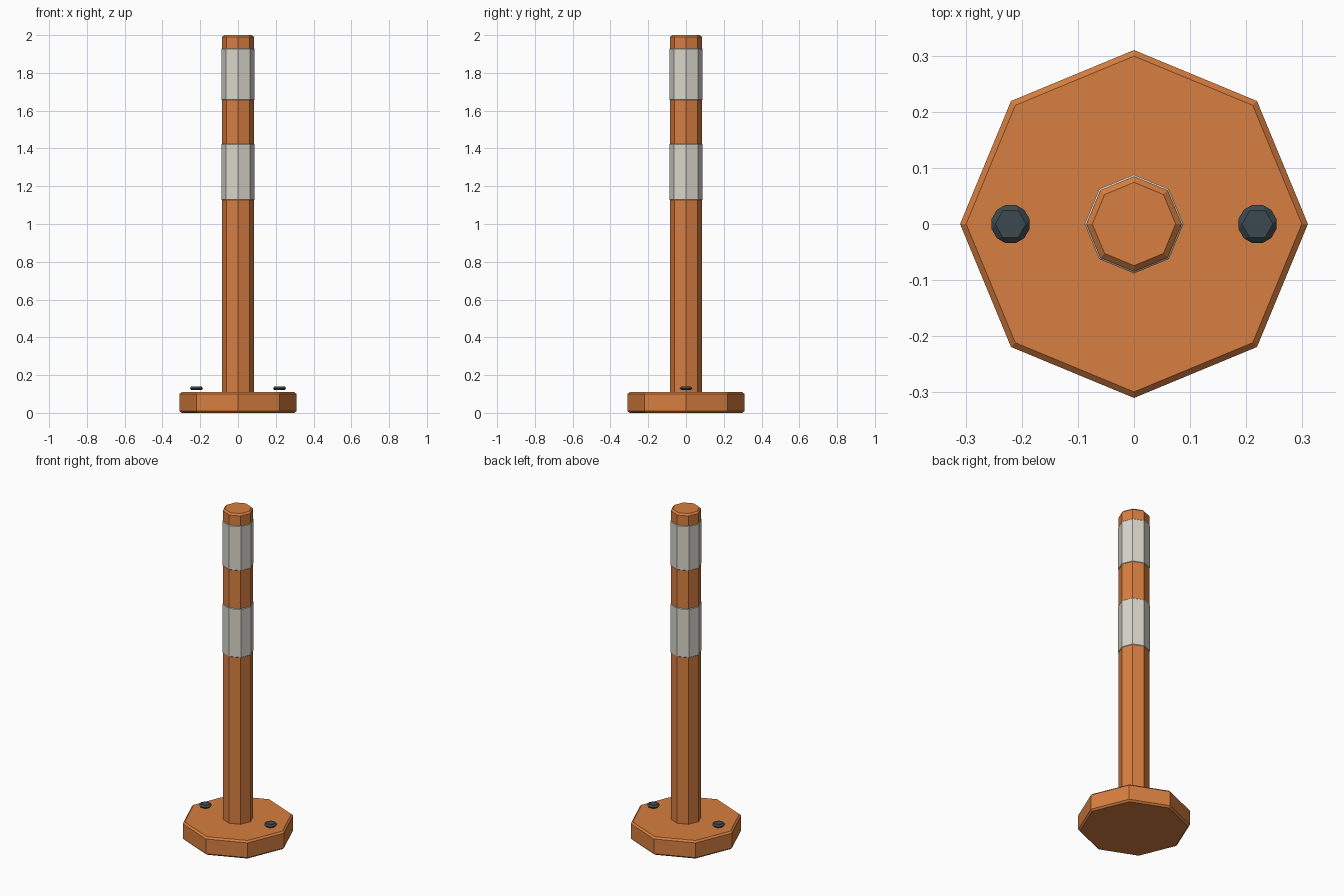
import bpy, bmesh
from math import cos, sin, pi, radians

cube = bpy.data.objects.get("Cube")
if cube:
    bpy.data.objects.remove(cube, do_unlink=True)


def material(name, rgb):
    m = bpy.data.materials.new(name)
    m.use_nodes = True
    m.diffuse_color = (*rgb, 1)
    bsdf = next(n for n in m.node_tree.nodes if n.type == "BSDF_PRINCIPLED")
    bsdf.inputs["Base Color"].default_value = (*rgb, 1)
    return m


orange = material("orange plastic", (0.68, 0.21, 0.052))
silver = material("pale reflective grey", (0.69, 0.67, 0.60))
steel = material("dark steel", (0.046, 0.068, 0.08))


def prism(name, sides, radius, bottom, top, bevel, mat, x=0.0):
    """Upright prism with one corner on +x and chamfered sharp edges."""
    bm = bmesh.new()
    ring = [bm.verts.new((radius * cos(2 * pi * i / sides),
                          radius * sin(2 * pi * i / sides), bottom))
            for i in range(sides)]
    base = bm.faces.new(ring)
    ext = bmesh.ops.extrude_face_region(bm, geom=[base], use_keep_orig=True)
    moved = [v for v in ext["geom"] if isinstance(v, bmesh.types.BMVert)]
    bmesh.ops.translate(bm, verts=moved, vec=(0, 0, top - bottom))
    bmesh.ops.recalc_face_normals(bm, faces=bm.faces)
    mesh = bpy.data.meshes.new(name)
    bm.to_mesh(mesh)
    bm.free()
    mesh.materials.append(mat)
    obj = bpy.data.objects.new(name, mesh)
    obj.location.x = x
    bpy.context.collection.objects.link(obj)
    mod = obj.modifiers.new("chamfer", "BEVEL")
    mod.width = bevel
    mod.segments = 1
    mod.limit_method = "ANGLE"
    mod.angle_limit = radians(50)
    return obj


# Foot and post
prism("base_plate", 8, 0.31, 0, 0.11, 0.01, orange)
prism("post", 8, 0.085, 0.09, 2.0, 0.01, orange)

# Reflective sleeves
prism("lower_band", 8, 0.088, 1.125, 1.425, 0.004, silver)
prism("upper_band", 8, 0.088, 1.655, 1.93, 0.004, silver)

# Hexagonal bolt heads, fully chamfered
for name, side in (("left_bolt", 1), ("right_bolt", -1)):
    prism(name, 6, 0.039, 0.12, 0.14, 0.0099, steel, x=0.22 * side)
